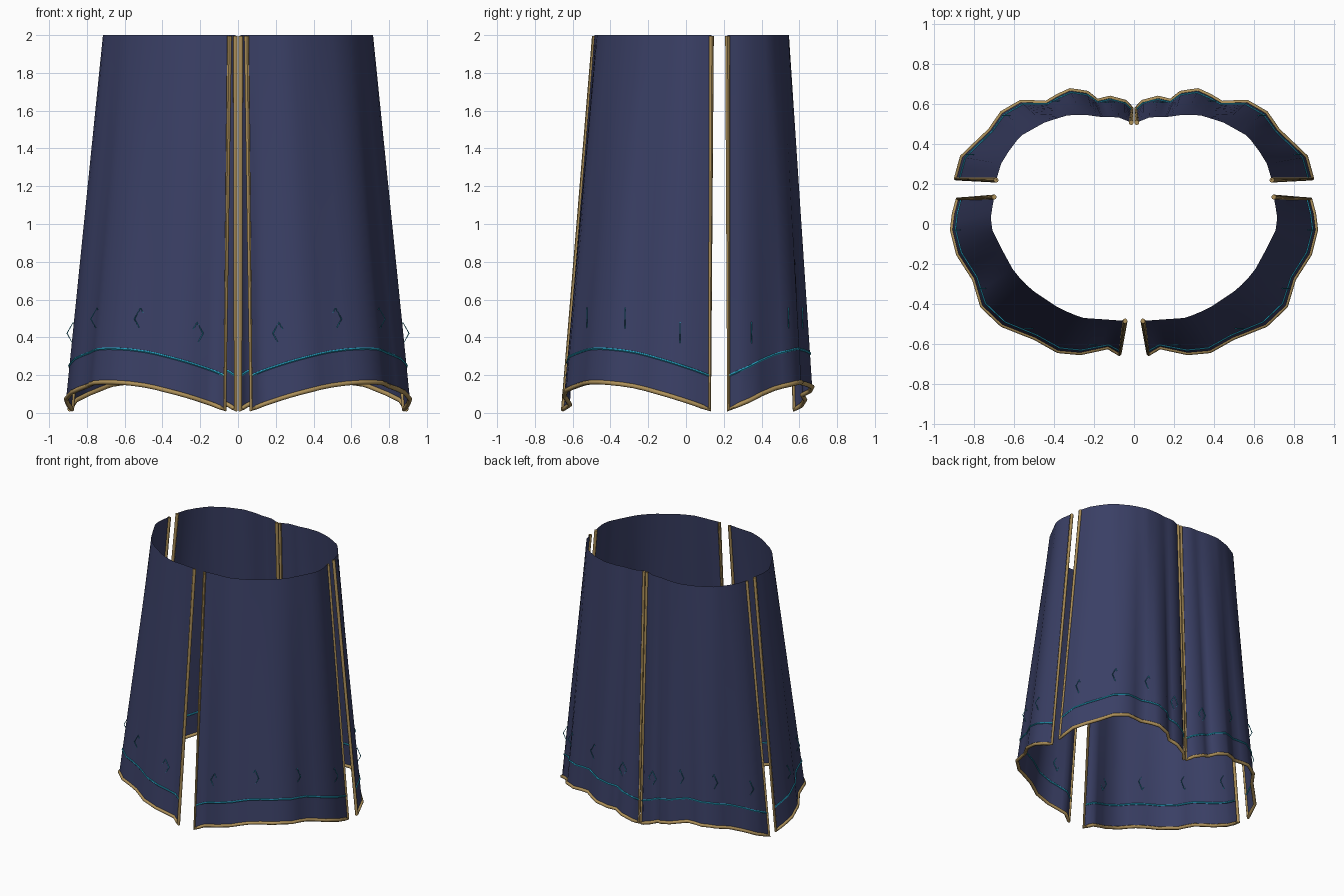
import bpy, math
from mathutils import Vector

if "Cube" in bpy.data.objects:
    bpy.data.objects.remove(bpy.data.objects["Cube"])


def material(name, rgb):
    m = bpy.data.materials.new(name)
    m.diffuse_color = (*rgb, 1)
    m.use_nodes = True
    m.node_tree.nodes["Principled BSDF"].inputs["Base Color"].default_value = m.diffuse_color
    return m


NAVY = material("navy cloth", (0.042, 0.050, 0.130))
GOLD = material("gold trim", (0.42, 0.28, 0.10))
CYAN = material("cyan thread", (0.02, 0.36, 0.54))
TOP = 2.0

# Right-hand half of the skirt: (hem outline, waist outline) of each panel in x, y
PANELS = {
    "front": (
        [(.07, -.65), (.13, -.615), (.2, -.63), (.27, -.645), (.38, -.635), (.495, -.57),
         (.66, -.505), (.76, -.41), (.80, -.275), (.88, -.15), (.91, -.03), (.90, .05), (.88, .125)],
        [(.045, -.485), (.26, -.47), (.37, -.425), (.52, -.325), (.6, -.24), (.66, -.13),
         (.715, -.02), (.715, .05), (.70, .135)]),
    "back": (
        [(.89, .225), (.86, .335), (.72, .468), (.66, .555), (.565, .61), (.44, .605),
         (.38, .64), (.32, .668), (.235, .655), (.185, .615), (.12, .63), (.045, .61), (.012, .575)],
        [(.69, .22), (.66, .32), (.57, .44), (.445, .51), (.33, .545), (.23, .545),
         (.16, .535), (.08, .535), (.014, .508)]),
}


def fractions(pts):
    """Share of the outline's length reached at each point."""
    run = [0.0]
    for a, b in zip(pts, pts[1:]):
        run.append(run[-1] + math.dist(a, b))
    return [r / run[-1] for r in run]


def along(pts, s):
    """Point at length share s on an outline."""
    f = fractions(pts)
    for i in range(len(pts) - 1):
        if s <= f[i + 1] or i == len(pts) - 2:
            k = (s - f[i]) / (f[i + 1] - f[i])
            return Vector(pts[i]).lerp(Vector(pts[i + 1]), k)


def hem(s):
    """Arched height of the lower edge."""
    return 0.018 + 0.145 * math.sin(math.pi * min(max(s, 0), 1)) ** 0.95


def surface(panel, s, z):
    low, high = PANELS[panel]
    t = (z - hem(s)) / (TOP - hem(s))
    p = along(low, s).lerp(along(high, s), t)
    return Vector((p.x, p.y, z))


def mirrored(ob, mat):
    ob.data.materials.append(mat)
    bpy.context.view_layer.objects.active = ob
    ob.select_set(True)
    bpy.ops.object.shade_smooth_by_angle(angle=math.radians(50))
    ob.select_set(False)
    ob.modifiers.new("mirror", 'MIRROR')


def tubes(name, paths, radius, mat, closed=False, sides=1):
    """Round cords swept along the paths."""
    cu = bpy.data.curves.new(name, 'CURVE')
    cu.dimensions = '3D'
    cu.bevel_depth = radius
    cu.bevel_resolution = sides
    cu.use_fill_caps = True
    for path in paths:
        sp = cu.splines.new('POLY')
        sp.points.add(len(path) - 1)
        for q, p in zip(sp.points, path):
            q.co = (*p, 1)
        sp.use_cyclic_u = closed
    ob = bpy.data.objects.new(name, cu)
    bpy.context.collection.objects.link(ob)
    bpy.context.view_layer.objects.active = ob
    ob.select_set(True)
    bpy.ops.object.convert(target='MESH')
    ob = bpy.context.view_layer.objects.active
    ob.select_set(False)
    mirrored(ob, mat)


for panel, (low, high) in PANELS.items():
    # Columns at every fold plus one between each pair
    f = fractions(low)
    cols = sorted(f + [(a + b) / 2 for a, b in zip(f, f[1:])])

    # Cloth sheet
    rows = 10
    verts, faces = [], []
    for s in cols:
        for r in range(rows + 1):
            verts.append(surface(panel, s, hem(s) + (TOP - hem(s)) * r / rows))
    n = rows + 1
    for c in range(len(cols) - 1):
        for r in range(rows):
            a = c * n + r
            faces.append((a, a + n, a + n + 1, a + 1))
    me = bpy.data.meshes.new(panel + "_panel")
    me.from_pydata(verts, [], faces)
    cloth = bpy.data.objects.new(panel + "_panel", me)
    bpy.context.collection.objects.link(cloth)
    mirrored(cloth, NAVY)

    # Gold piping down one edge, along the hem and up the other edge
    edge = [surface(panel, s, hem(s)) for s in cols]
    path = [surface(panel, 0, TOP - .005)] + edge + [surface(panel, 1, TOP - .005)]
    tubes(panel + "_piping", [path], 0.0125, GOLD, sides=2)

    # Cyan line following the hem
    line = [surface(panel, s, hem(s) + 0.178) for s in cols]
    tubes(panel + "_hem_line", [line], 0.007, CYAN)

    # Diamond outlines stitched above the line
    diamonds = []
    for s in (.125, .375, .625, .875):
        c = surface(panel, s, hem(s) + 0.345)
        diamonds.append([c + Vector((dx, 0, dz)) for dx, dz in
                         ((0, .058), (.032, 0), (0, -.058), (-.032, 0))])
    tubes(panel + "_diamonds", diamonds, 0.003, CYAN, closed=True)
